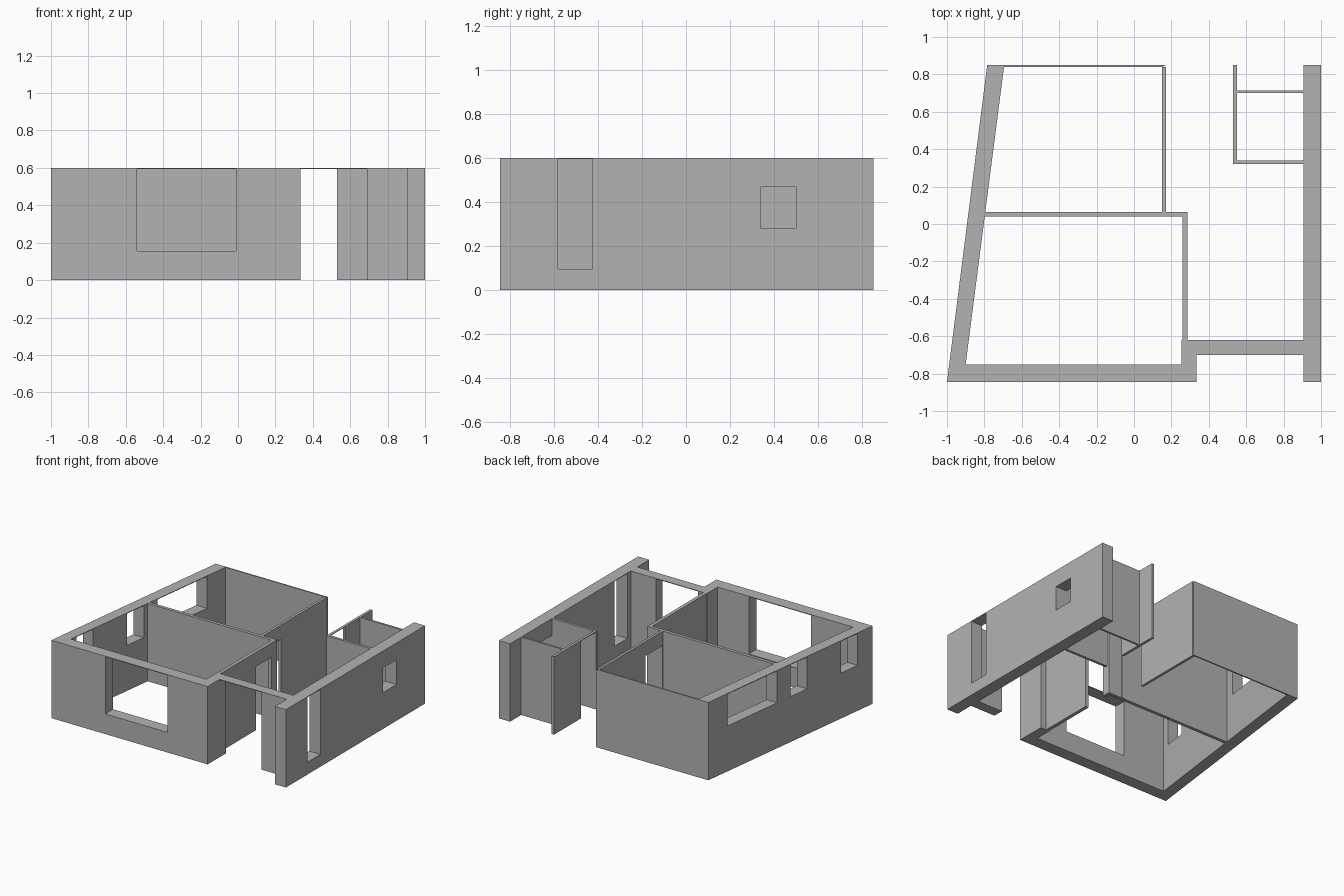
import bpy
import bmesh
from mathutils import Vector

HEIGHT = 0.6
cube = bpy.data.objects.get("Cube")
if cube:
    bpy.data.objects.remove(cube, do_unlink=True)

plaster = bpy.data.materials.new("plaster_grey")
plaster.use_nodes = True
GREY = (0.45, 0.45, 0.45, 1)
plaster.diffuse_color = GREY
plaster.node_tree.nodes["Principled BSDF"].inputs["Base Color"].default_value = GREY


def wall(name, outer, inner, openings=(), axis=1):
    """Wall between two footprint lines; openings are (start, end, bottom, top) along the axis."""
    lines = [[Vector(p) for p in outer], [Vector(p) for p in inner]]
    start, end = lines[0][0][axis], lines[0][1][axis]
    stops = sorted({start, end, *(v for o in openings for v in o[:2])})
    levels = sorted({0, HEIGHT, *(v for o in openings for v in o[2:])})

    def solid(i, k):
        if not (0 <= i < len(stops) - 1 and 0 <= k < len(levels) - 1):
            return False
        s, z = (stops[i] + stops[i + 1]) / 2, (levels[k] + levels[k + 1]) / 2
        return not any(a < s < b and c < z < d for a, b, c, d in openings)

    bm = bmesh.new()
    verts = {}

    def vert(side, i, k):
        if (side, i, k) not in verts:
            t = (stops[i] - start) / (end - start)
            p = lines[side][0].lerp(lines[side][1], t)
            # inner openings line up with the outer ones, ends follow the mitre
            if 0 < i < len(stops) - 1:
                q = lines[side]
                t = (stops[i] - q[0][axis]) / (q[1][axis] - q[0][axis])
                p = q[0].lerp(q[1], t)
            verts[side, i, k] = bm.verts.new((p.x, p.y, levels[k]))
        return verts[side, i, k]

    for i in range(len(stops) - 1):
        for k in range(len(levels) - 1):
            if not solid(i, k):
                continue
            for side in (0, 1):
                bm.faces.new([vert(side, i, k), vert(side, i + 1, k),
                              vert(side, i + 1, k + 1), vert(side, i, k + 1)])
            # rims: ends, tops, sills and reveals
            rims = {(-1, 0): ((i, k), (i, k + 1)), (1, 0): ((i + 1, k), (i + 1, k + 1)),
                    (0, -1): ((i, k), (i + 1, k)), (0, 1): ((i, k + 1), (i + 1, k + 1))}
            for (di, dk), (a, b) in rims.items():
                if not solid(i + di, k + dk):
                    bm.faces.new([vert(0, *a), vert(0, *b), vert(1, *b), vert(1, *a)])
    bmesh.ops.recalc_face_normals(bm, faces=bm.faces)
    bmesh.ops.dissolve_limit(bm, angle_limit=0.01, verts=bm.verts, edges=bm.edges)
    mesh = bpy.data.meshes.new(name)
    bm.to_mesh(mesh)
    bm.free()
    mesh.materials.append(plaster)
    obj = bpy.data.objects.new(name, mesh)
    bpy.context.collection.objects.link(obj)


def straight(name, x0, x1, y0, y1, openings=()):
    """Wall along whichever side of its rectangle is longer."""
    if x1 - x0 > y1 - y0:
        wall(name, [(x0, y0), (x1, y0)], [(x0, y1), (x1, y1)], openings, 0)
    else:
        wall(name, [(x0, y0), (x0, y1)], [(x1, y0), (x1, y1)], openings, 1)


LINTEL = 0.595
DOOR = 0.49

# Outer shell
wall("slanted_side_wall", [(-1, -0.845), (-0.785, 0.85)], [(-0.9, -0.75), (-0.695, 0.84)],
     [(0.14, 0.65, 0.35, LINTEL), (-0.17, 0, 0.35, LINTEL), (-0.69, -0.52, 0.35, LINTEL)])
wall("front_wall", [(-1, -0.845), (0.255, -0.845)], [(-0.9, -0.75), (0.255, -0.75)],
     [(-0.54, -0.01, 0.155, LINTEL)], 0)
wall("back_wall", [(-0.785, 0.85), (0.17, 0.85)], [(-0.695, 0.84), (0.15, 0.84)], axis=0)
straight("straight_side_wall", 0.905, 1, -0.845, 0.85,
         [(-0.58, -0.425, 0.095, LINTEL), (0.34, 0.5, 0.28, 0.47)])

# Entrance
straight("entrance_pier", 0.255, 0.333, -0.845, -0.62)
straight("entrance_wall", 0.333, 0.905, -0.7, -0.62, [(0.333, 0.69, 0, LINTEL)])

# Room partitions
straight("front_room_partition", 0.258, 0.285, -0.62, 0.04, [(-0.19, 0, 0, DOOR)])
straight("cross_partition", -0.8, 0.285, 0.04, 0.065)
straight("back_room_partition", 0.15, 0.17, 0.065, 0.84, [(0.07, 0.28, 0, DOOR)])

# Small room by the straight side wall
straight("small_room_partition", 0.53, 0.55, 0.32, 0.85, [(0.34, 0.52, 0, LINTEL)])
straight("small_room_front", 0.55, 0.905, 0.32, 0.34)
straight("small_room_back", 0.55, 0.905, 0.7, 0.715)
